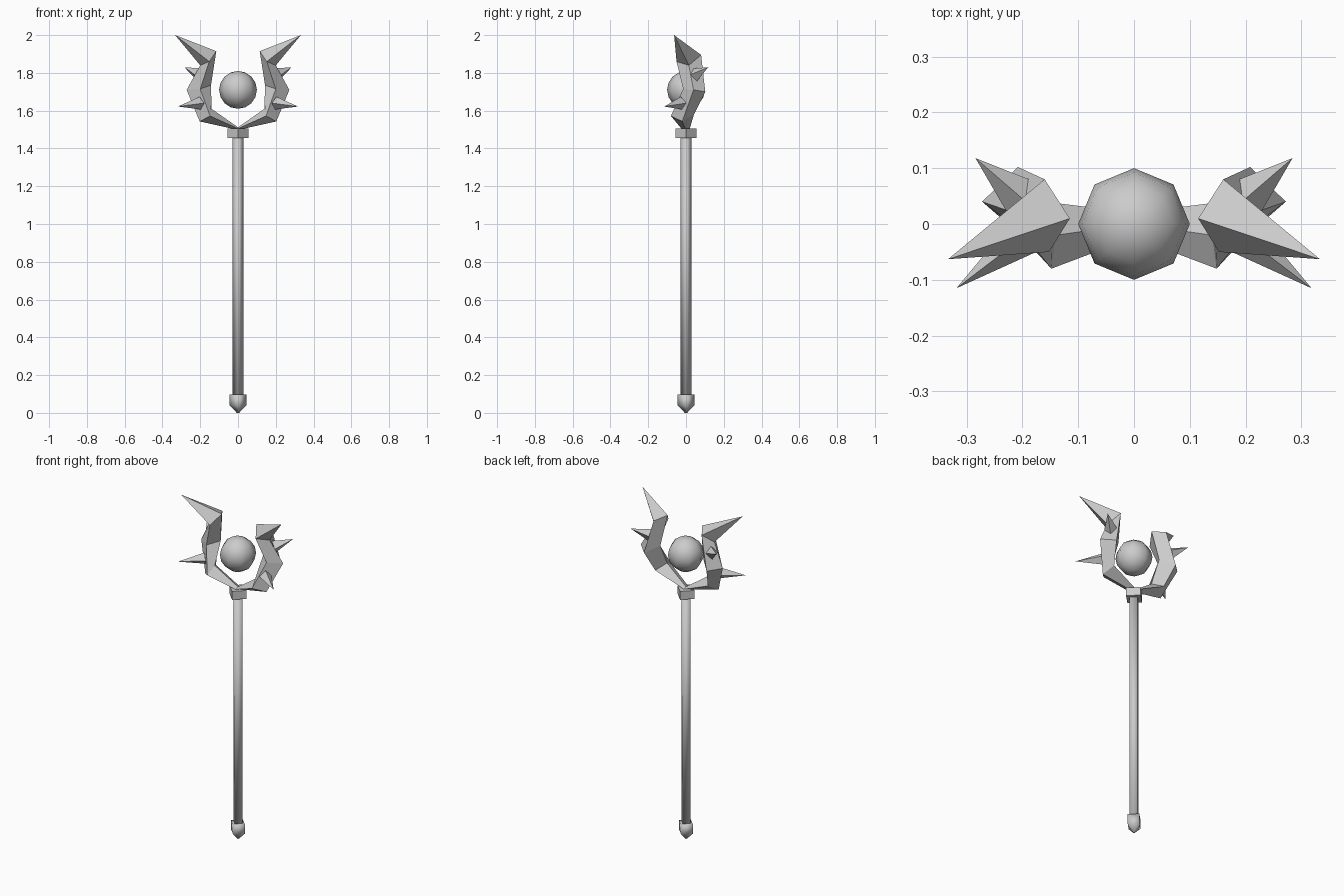
import bpy, bmesh, math
from mathutils import Vector

if "Cube" in bpy.data.objects:
    bpy.data.objects.remove(bpy.data.objects["Cube"])


def make_object(name, bm, smooth=False):
    bmesh.ops.recalc_face_normals(bm, faces=bm.faces)
    me = bpy.data.meshes.new(name)
    bm.to_mesh(me)
    bm.free()
    for p in me.polygons:
        p.use_smooth = smooth
    ob = bpy.data.objects.new(name, me)
    bpy.context.collection.objects.link(ob)
    return ob


def loft(bm, rings, tip=None):
    """Skin a list of equal-sized rings, capped or ending in a point."""
    rows = [[bm.verts.new(p) for p in r] for r in rings]
    n = len(rows[0])
    for a, b in zip(rows, rows[1:]):
        for i in range(n):
            j = (i + 1) % n
            bm.faces.new((a[i], a[j], b[j], b[i]))
    bm.faces.new(rows[0])
    if tip:
        t = bm.verts.new(tip)
        for i in range(n):
            bm.faces.new((rows[-1][i], rows[-1][(i + 1) % n], t))
    else:
        bm.faces.new(rows[-1])


def turned(name, profile, sides=4, smooth=False):
    bm = bmesh.new()
    step = math.tau / sides
    loft(bm, [[(r * math.cos(i * step), r * math.sin(i * step), z)
               for i in range(sides)] for r, z in profile])
    return make_object(name, bm, smooth)


def mirror_x(ob):
    m = ob.modifiers.new("Mirror", 'MIRROR')
    m.use_axis[0] = True
    m.use_mirror_merge = False


# Four-sided shaft with end fittings
turned("shaft", [(0.03, 0.09), (0.03, 1.46)], smooth=True)
turned("pommel", [(0.006, 0.0), (0.045, 0.04), (0.045, 0.098)], smooth=True)
turned("collar", [(0.056, 1.455), (0.056, 1.505)])

# Floating orb
bm = bmesh.new()
bmesh.ops.create_uvsphere(bm, u_segments=8, v_segments=8, radius=0.1)
bmesh.ops.translate(bm, verts=bm.verts, vec=(0, 0, 1.71))
make_object("orb", bm, smooth=True)

# Curved horn: ring order is inner, back, outer, front
bm = bmesh.new()
loft(bm, [
    [(0, 0, 1.512), (0, 0.02, 1.505), (0, 0, 1.498), (0, -0.024, 1.505)],
    [(0.14, -0.02, 1.61), (0.175, 0.042, 1.58), (0.203, -0.02, 1.543), (0.148, -0.08, 1.572)],
    [(0.143, 0.04, 1.735), (0.208, 0.102, 1.70), (0.272, 0.04, 1.71), (0.20, -0.015, 1.715)],
    [(0.115, 0.01, 1.915), (0.16, 0.08, 1.895), (0.20, 0.015, 1.84), (0.152, -0.05, 1.86)],
], tip=(0.333, -0.063, 2.0))
mirror_x(make_object("horn", bm))


# Side spikes on each horn
def spike(name, base, tip, r):
    base, tip = Vector(base), Vector(tip)
    d = (tip - base).normalized()
    u = d.cross(Vector((0, 0, 1))).normalized()
    v = u.cross(d)
    bm = bmesh.new()
    loft(bm, [[base + u * r, base + v * r, base - u * r, base - v * r]], tip=tip)
    mirror_x(make_object(name, bm))


spike("lower_spike", (0.2, -0.025, 1.64), (0.318, -0.115, 1.622), 0.034)
spike("upper_spike", (0.205, 0.05, 1.79), (0.284, 0.118, 1.83), 0.036)
